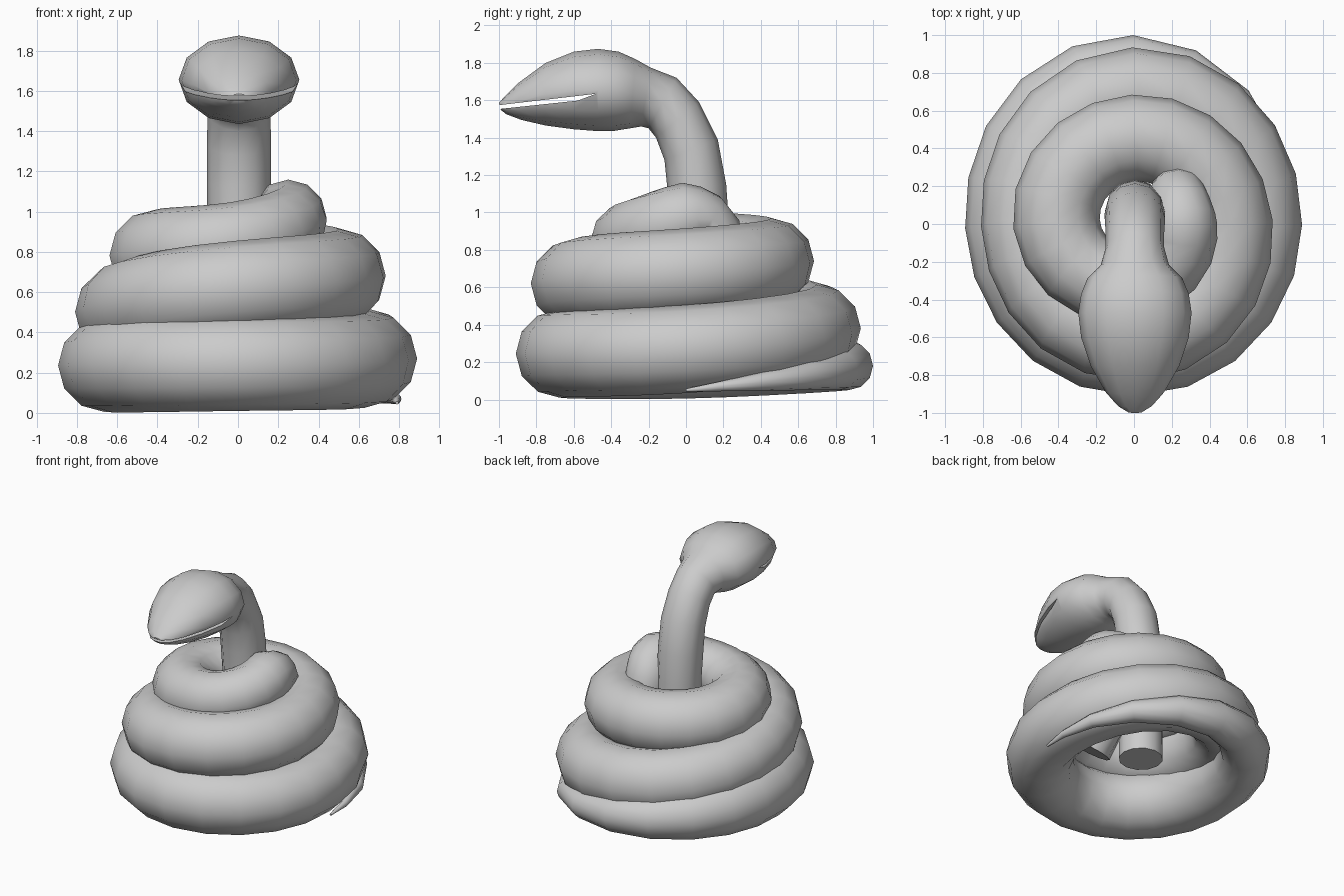
import bpy, bmesh, math
from mathutils import Vector

if "Cube" in bpy.data.objects:
    bpy.data.objects.remove(bpy.data.objects["Cube"])

grey = bpy.data.materials.new("plain grey")
grey.diffuse_color = (0.6, 0.6, 0.6, 1)
grey.use_nodes = True
grey.node_tree.nodes["Principled BSDF"].inputs["Base Color"].default_value = grey.diffuse_color
SIDES = 12


def add_object(name, bm):
    bmesh.ops.recalc_face_normals(bm, faces=bm.faces)
    mesh = bpy.data.meshes.new(name)
    bm.to_mesh(mesh)
    bm.free()
    mesh.materials.append(grey)
    ob = bpy.data.objects.new(name, mesh)
    bpy.context.collection.objects.link(ob)
    return ob


def loft(name, rings):
    """Skin a list of equal-sized rings and cap both ends."""
    bm = bmesh.new()
    loops = [[bm.verts.new(p) for p in ring] for ring in rings]
    for a, b in zip(loops, loops[1:]):
        for i in range(SIDES):
            j = (i + 1) % SIDES
            bm.faces.new((a[i], a[j], b[j], b[i]))
    bm.faces.new(loops[0])
    bm.faces.new(loops[-1])
    return add_object(name, bm)


def ellipse(centre, u, v):
    angles = [2 * math.pi * i / SIDES for i in range(SIDES)]
    return [centre + u * math.cos(a) + v * math.sin(a) for a in angles]


def smooth_shade(ob, angle):
    bpy.ops.object.select_all(action='DESELECT')
    ob.select_set(True)
    bpy.context.view_layer.objects.active = ob
    bpy.ops.object.shade_smooth_by_angle(angle=math.radians(angle))


def spline(keys, steps):
    """Catmull-Rom samples through the keys."""
    keys = [Vector(k) for k in keys]
    out = []
    for i in range(len(keys) - 1):
        p0, p1, p2 = keys[max(i - 1, 0)], keys[i], keys[i + 1]
        p3 = keys[min(i + 2, len(keys) - 1)]
        for s in range(steps):
            t = s / steps
            out.append(0.5 * (2 * p1 + (p2 - p0) * t + (2 * p0 - 5 * p1 + 4 * p2 - p3) * t * t
                              + (3 * p1 - p0 - 3 * p2 + p3) * t ** 3))
    return out + [keys[-1]]


# Coiled body: quarter turn, spiral radius, height, tube radius
coil_keys = [
    (0, .79, .05, .008), (1, .87, .18, .13), (2, .665, .235, .23), (3, .675, .245, .235),
    (4, .655, .27, .235), (5, .70, .38, .235), (6, .575, .50, .235), (7, .595, .62, .235),
    (8, .50, .68, .235), (9, .455, .74, .23), (10, .41, .78, .23), (11, .31, .85, .20),
    (12, .25, .97, .19),
]
# Inner end of the coil drops down inside the stack
drop_keys = [(12, .25, .97, .19), (12.35, .27, .90, .155), (12.3, .32, .55, .155), (11.95, .38, .18, .155)]
samples = spline(coil_keys, 5) + spline(drop_keys, 3)[1:]
points = [Vector((k[1] * math.cos(k[0] * math.pi / 2), k[1] * math.sin(k[0] * math.pi / 2), k[2]))
          for k in samples]
rings = []
for i, (k, p) in enumerate(zip(samples, points)):
    tangent = (points[min(i + 1, len(points) - 1)] - points[max(i - 1, 0)]).normalized()
    radial = Vector((p.x, p.y, 0)).normalized()
    side = (radial - tangent * radial.dot(tangent)).normalized()
    rings.append(ellipse(p, side * k[3], tangent.cross(side) * k[3]))
smooth_shade(loft("coiled_body", rings), 50)

# Neck and head: back/top edge (y, z), front/bottom edge (y, z), half width
head_rows = [
    (.235, .20, -.075, .20, .155), (.23, .93, -.08, .93, .157), (.215, 1.15, -.10, 1.13, .16),
    (.17, 1.39, -.115, 1.28, .16), (.07, 1.59, -.16, 1.40, .155), (-.05, 1.72, -.20, 1.45, .155),
    (-.19, 1.775, -.24, 1.46, .18), (-.27, 1.82, -.30, 1.45, .25), (-.36, 1.86, -.38, 1.437, .285),
    (-.47, 1.875, -.47, 1.435, .30), (-.60, 1.86, -.60, 1.445, .285), (-.75, 1.80, -.75, 1.465, .235),
    (-.90, 1.69, -.88, 1.495, .155), (-.97, 1.62, -.96, 1.525, .09), (-1.0, 1.585, -.99, 1.548, .04),
]
rings = []
for ty, tz, by, bz, w in head_rows:
    top, low = Vector((.005, ty, tz)), Vector((.005, by, bz))
    rings.append(ellipse((top + low) / 2, Vector((w, 0, 0)), (top - low) / 2))
head = loft("neck_and_head", rings)

# Mouth slit cut from a thin wedge
wedge = [(-1.05, 1.568), (-.48, 1.635), (-.58, 1.598), (-1.05, 1.548)]
bm = bmesh.new()
left, right = ([bm.verts.new((x, y, z)) for y, z in wedge] for x in (-.5, .5))
bm.faces.new(left)
bm.faces.new(right)
for i in range(4):
    j = (i + 1) % 4
    bm.faces.new((left[i], left[j], right[j], right[i]))
cutter = add_object("mouth_cutter", bm)
cutter.hide_render = True
cut = head.modifiers.new("mouth", 'BOOLEAN')
cut.operation, cut.object, cut.solver = 'DIFFERENCE', cutter, 'EXACT'
bpy.context.view_layer.objects.active = head
bpy.ops.object.modifier_apply(modifier=cut.name)
bpy.data.objects.remove(cutter)
smooth_shade(head, 50)
